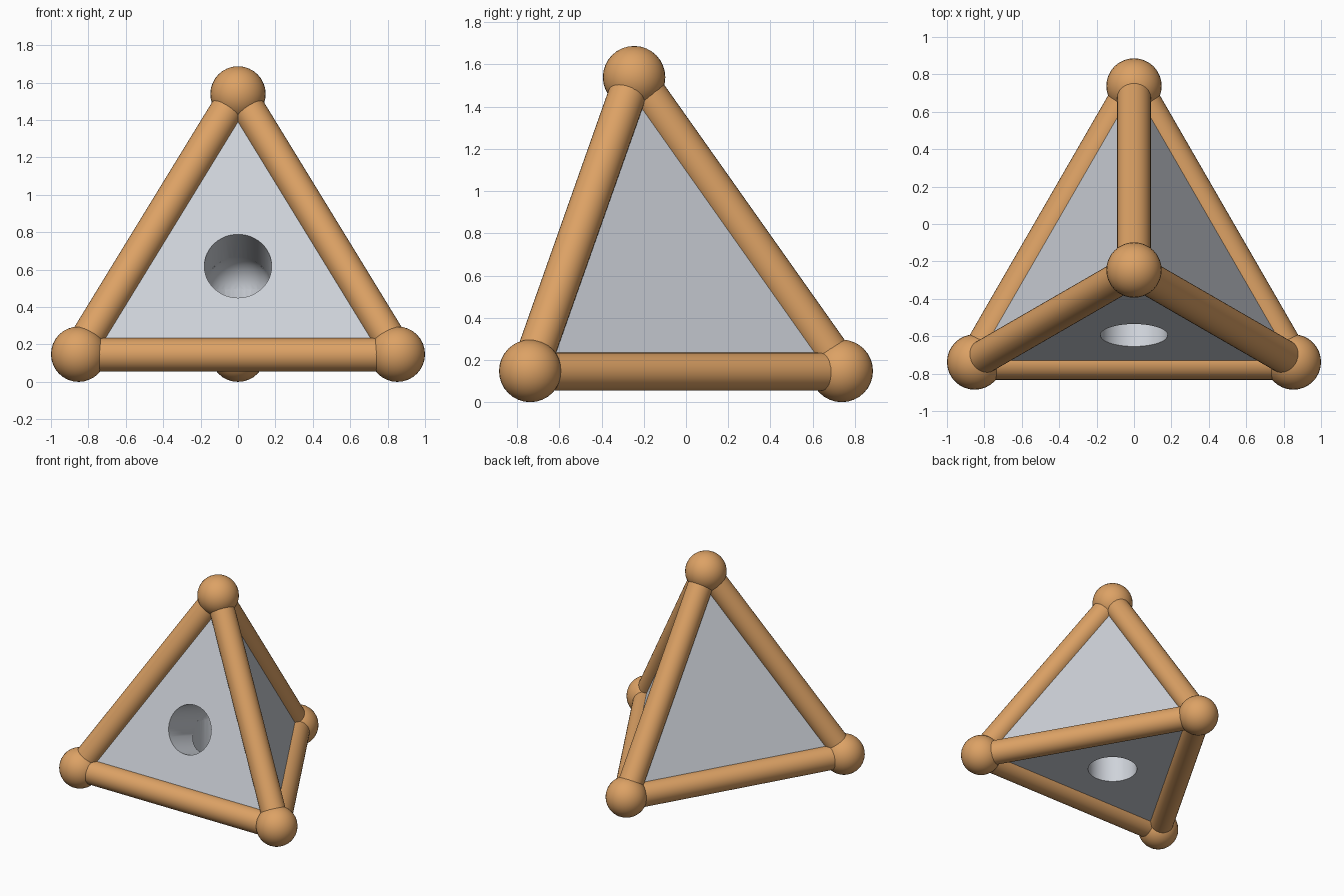
import bpy, math
from mathutils import Vector

if "Cube" in bpy.data.objects:
    bpy.data.objects.remove(bpy.data.objects["Cube"])

EDGE, BALL_R, ROD_R = 1.704, 0.148, 0.09
ROD_PUSH, PANEL_OUT, HOLE_R = 0.006, 0.022, 0.18


def material(name, rgb):
    m = bpy.data.materials.new(name)
    m.diffuse_color = (*rgb, 1)
    m.use_nodes = True
    m.node_tree.nodes["Principled BSDF"].inputs["Base Color"].default_value = m.diffuse_color
    return m


wood = material("warm wood", (0.72, 0.36, 0.13))
grey = material("pale grey", (0.62, 0.65, 0.70))

# Regular tetrahedron corners, resting on the corner balls
h = EDGE * math.sqrt(3) / 2
rise = EDGE * math.sqrt(2 / 3)
corners = [Vector((-EDGE / 2, -h / 2, BALL_R)), Vector((EDGE / 2, -h / 2, BALL_R)),
           Vector((0, h / 2, BALL_R)), Vector((0, -h / 6, BALL_R + rise))]
centre = sum(corners, Vector()) / 4


def finish(name, mat):
    o = bpy.context.object
    o.name = name
    o.data.materials.append(mat)
    bpy.ops.object.shade_smooth_by_angle(angle=math.radians(35))
    return o


def rod(name, a, b, r, mat, sides=32):
    d = b - a
    bpy.ops.mesh.primitive_cylinder_add(vertices=sides, radius=r, depth=d.length,
                                        location=(a + b) / 2,
                                        rotation=d.to_track_quat('Z', 'Y').to_euler())
    return finish(name, mat)


def ball(name, p, r, mat):
    bpy.ops.mesh.primitive_uv_sphere_add(segments=32, ring_count=16, radius=r, location=p)
    return finish(name, mat)


# Corner balls
for i, p in enumerate(corners):
    ball(f"corner_ball_{i + 1}", p, BALL_R, wood)

# Edge rods, pushed very slightly outward
for i in range(4):
    for j in range(i):
        a, b = corners[j], corners[i]
        push = ((a + b) / 2 - centre).normalized() * ROD_PUSH
        rod(f"edge_rod_{j + 1}_{i + 1}", a + push, b + push, ROD_R, wood)

# Solid body whose faces sit just outside the rod axes
scale = 1 + PANEL_OUT / (rise / 4)
mesh = bpy.data.meshes.new("body")
mesh.from_pydata([centre + (p - centre) * scale for p in corners], [],
                 [(0, 2, 1), (0, 1, 3), (1, 2, 3), (2, 0, 3)])
body = bpy.data.objects.new("body", mesh)
bpy.context.collection.objects.link(body)
mesh.materials.append(grey)

# Bent tunnel from the front face to the underside
front = (corners[0] + corners[1] + corners[3]) / 3
under = (corners[0] + corners[1] + corners[2]) / 3
cutters = [rod("front_bore", centre, centre + (front - centre) * 1.6, HOLE_R, grey, 48),
           rod("under_bore", centre, centre + (under - centre) * 1.6, HOLE_R, grey, 48),
           ball("tunnel_bend", centre, HOLE_R * 1.003, grey)]
bpy.context.view_layer.objects.active = body
for c in cutters:
    mod = body.modifiers.new(c.name, 'BOOLEAN')
    mod.operation, mod.solver, mod.object = 'DIFFERENCE', 'EXACT', c
    c.hide_render = True
    bpy.ops.object.modifier_apply(modifier=mod.name)
for c in cutters:
    bpy.data.objects.remove(c)
bpy.ops.object.select_all(action='DESELECT')
body.select_set(True)
bpy.ops.object.shade_smooth_by_angle(angle=math.radians(35))
